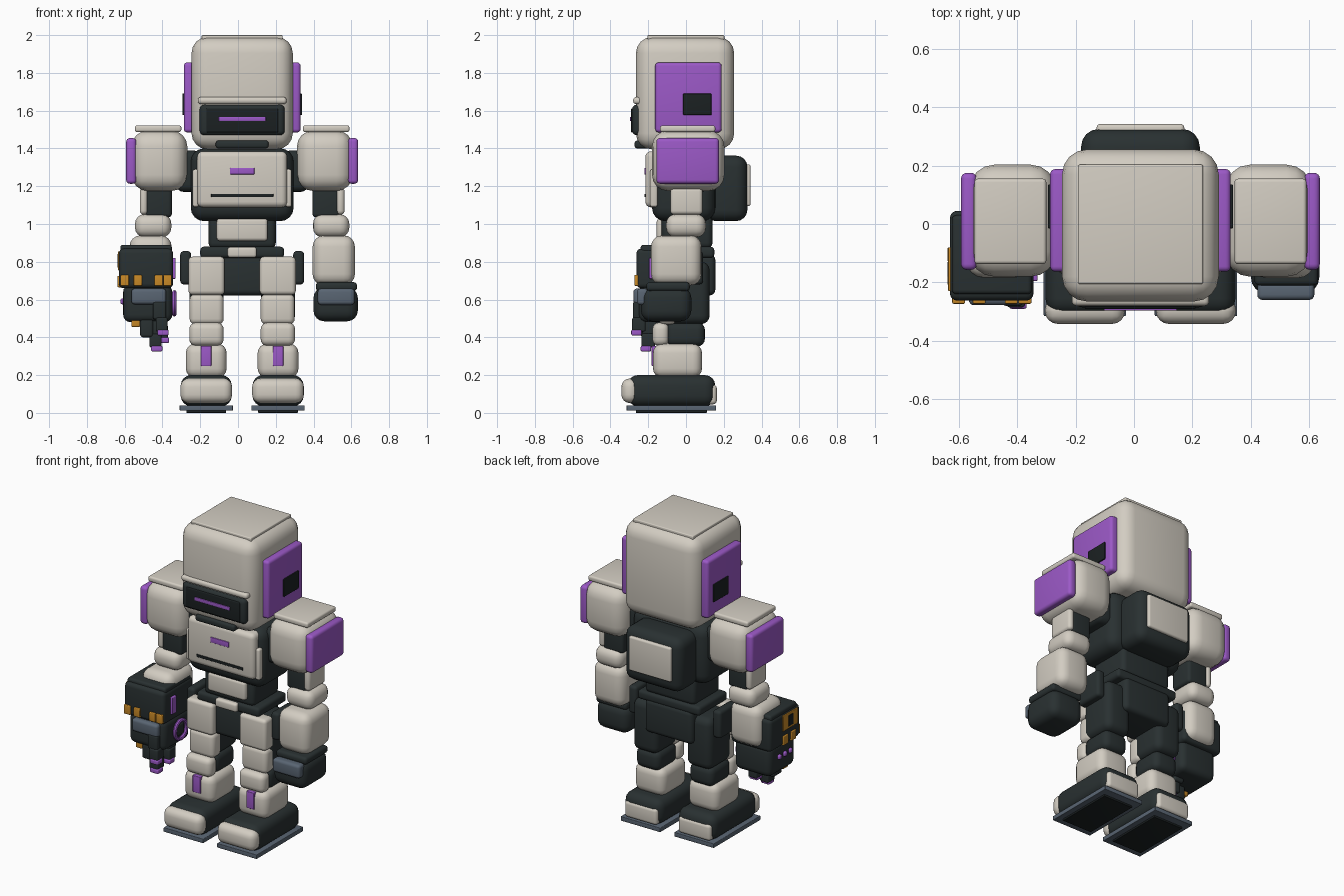
import bpy
import bmesh
from math import radians
from mathutils import Vector

if "Cube" in bpy.data.objects:
    bpy.data.objects.remove(bpy.data.objects["Cube"], do_unlink=True)

BODY_X = .022  # the body axis sits slightly off centre because of the gauntlet


def material(name, *rgb):
    mat = bpy.data.materials.new(name)
    mat.use_nodes = True
    mat.diffuse_color = (*rgb, 1)
    mat.node_tree.nodes["Principled BSDF"].inputs["Base Color"].default_value = (*rgb, 1)
    return mat


ivory = material("warm ivory", .65, .61, .54)
dark = material("dark slate", .022, .03, .031)
black = material("near black", .011, .015, .016)
purple = material("violet", .33, .1, .57)
orange = material("amber", .58, .25, .02)
steel = material("blue steel", .1, .13, .17)


def finish(obj, mat):
    obj.data.materials.append(mat)
    bpy.ops.object.select_all(action='DESELECT')
    obj.select_set(True)
    bpy.context.view_layer.objects.active = obj
    bpy.ops.object.shade_smooth_by_angle(angle=radians(40))


def box(name, mat, x, y, z, r=.01, segments=4):
    """Rounded block spanning the given ranges, measured from the body axis."""
    low, high = Vector((x[0], y[0], z[0])), Vector((x[1], y[1], z[1]))
    size = high - low
    bm = bmesh.new()
    bmesh.ops.create_cube(bm, size=1)
    bmesh.ops.scale(bm, vec=size, verts=bm.verts)
    radius = min(r, min(size) * .48)
    bmesh.ops.bevel(bm, geom=bm.edges[:], offset=radius, segments=segments,
                    profile=.5, affect='EDGES', clamp_overlap=True)
    mesh = bpy.data.meshes.new(name)
    bm.to_mesh(mesh)
    bm.free()
    obj = bpy.data.objects.new(name, mesh)
    obj.location = (low + high) / 2 + Vector((BODY_X, 0, 0))
    bpy.context.collection.objects.link(obj)
    finish(obj, mat)
    return obj


def wide(name, mat, half, y, z, r=.01):
    """Block centred on the body axis."""
    return box(name, mat, (-half, half), y, z, r)


def pair(name, mat, x, y, z, r=.01):
    """Matching blocks on the left (+x) and right side."""
    box("left_" + name, mat, x, y, z, r)
    box("right_" + name, mat, (-x[1], -x[0]), y, z, r)


# Head
wide("head", ivory, .268, y=(-.265, .255), z=(1.395, 1.99), r=.085)
wide("head_top_plate", ivory, .214, y=(-.205, .203), z=(1.975, 2), r=.006)
wide("brow", ivory, .235, y=(-.28, -.22), z=(1.635, 1.672), r=.016)
wide("visor", dark, .225, y=(-.285, -.2), z=(1.47, 1.632), r=.025)
wide("visor_screen", black, .19, y=(-.291, -.25), z=(1.485, 1.612), r=.006)
wide("visor_light", purple, .125, y=(-.296, -.26), z=(1.544, 1.567), r=.004)
wide("mouth_slot", dark, .14, y=(-.272, -.2), z=(1.4, 1.442), r=.015)
wide("neck", dark, .14, y=(-.12, .12), z=(1.34, 1.43), r=.03)
pair("ear_plate", purple, x=(.24, .309), y=(-.163, .188), z=(1.485, 1.855), r=.018)
pair("ear_socket", black, x=(.29, .317), y=(-.015, .135), z=(1.577, 1.69), r=.004)

# Torso
wide("torso", dark, .272, y=(-.18, .155), z=(1.015, 1.4), r=.07)
wide("chest_plate", ivory, .238, y=(-.215, -.1), z=(1.088, 1.385), r=.03)
wide("chest_light", purple, .065, y=(-.221, -.2), z=(1.263, 1.297), r=.004)
wide("chest_slot", black, .165, y=(-.219, -.2), z=(1.142, 1.16), r=.004)
pair("chest_rail", ivory, x=(.23, .262), y=(-.19, -.15), z=(1.09, 1.29), r=.012)
wide("backpack", dark, .203, y=(.1, .325), z=(1.015, 1.362), r=.06)
wide("backpack_plate", ivory, .15, y=(.3, .342), z=(1.095, 1.315), r=.012)

# Waist and pelvis
wide("waist", dark, .178, y=(-.13, .14), z=(.87, 1.05), r=.03)
wide("belly_plate", ivory, .135, y=(-.155, -.1), z=(.91, 1.03), r=.018)
wide("belt", dark, .222, y=(-.14, .15), z=(.82, .88), r=.02)
wide("belt_buckle", ivory, .077, y=(-.16, -.12), z=(.822, .878), r=.015)
wide("pelvis", dark, .17, y=(-.12, .155), z=(.622, .84), r=.03)
pair("hip_pod", dark, x=(.27, .328), y=(-.09, .09), z=(.68, .857), r=.02)

# Shoulders and arms
pair("shoulder_joint", dark, x=(.22, .35), y=(-.11, .12), z=(1.17, 1.39), r=.04)
pair("shoulder", ivory, x=(.29, .585), y=(-.18, .203), z=(1.175, 1.495), r=.085)
pair("shoulder_top_plate", ivory, x=(.322, .568), y=(-.137, .155), z=(1.487, 1.522), r=.012)
pair("shoulder_side_pad", purple, x=(.56, .614), y=(-.157, .175), z=(1.213, 1.455), r=.02)
pair("upper_arm", dark, x=(.372, .515), y=(-.075, .08), z=(1.035, 1.22), r=.02)
pair("upper_arm_plate", ivory, x=(.5, .542), y=(-.083, .088), z=(1.05, 1.192), r=.02)
pair("elbow", ivory, x=(.375, .567), y=(-.105, .105), z=(.93, 1.052), r=.05)
pair("forearm", ivory, x=(.373, .597), y=(-.185, .083), z=(.675, .94), r=.06)

# Left fist
box("left_cuff", dark, x=(.39, .608), y=(-.21, .02), z=(.645, .692), r=.018)
box("left_fist", dark, x=(.378, .612), y=(-.238, .028), z=(.485, .665), r=.055)
box("left_knuckle_plate", steel, x=(.4, .595), y=(-.26, -.2), z=(.572, .658), r=.018)

# Right gauntlet
box("gauntlet", dark, x=(-.652, -.366), y=(-.262, .045), z=(.66, .87), r=.025)
box("gauntlet_lid", dark, x=(-.645, -.372), y=(-.24, .03), z=(.84, .89), r=.015)
box("right_hand", dark, x=(-.63, -.37), y=(-.25, .02), z=(.48, .68), r=.04)
box("right_knuckle_plate", steel, x=(-.587, -.402), y=(-.278, -.2), z=(.575, .658), r=.018)
for centre in (-.622, -.552, -.442, -.395):
    box("gauntlet_front_block", orange, x=(centre - .022, centre + .022),
        y=(-.273, -.24), z=(.672, .73), r=.005)
for centre in (-.105, -.185):
    box("gauntlet_side_block", orange, x=(-.66, -.63),
        y=(centre - .025, centre + .025), z=(.665, .725), r=.005)
box("gauntlet_side_panel", orange, x=(-.658, -.64), y=(-.23, -.08), z=(.755, .855), r=.004)
box("gauntlet_side_vent", black, x=(-.661, -.65), y=(-.18, -.13), z=(.77, .84), r=.003)
for centre in (-.075, -.13, -.185):
    box("hand_side_light", purple, x=(-.645, -.62),
        y=(centre - .015, centre + .015), z=(.575, .605), r=.01)
box("gauntlet_inner_strip", purple, x=(-.37, -.352), y=(-.195, -.15), z=(.71, .82), r=.005)

# Ring on the inner side of the hand
bpy.ops.mesh.primitive_torus_add(major_segments=32, minor_segments=8, major_radius=.058,
                                 minor_radius=.012, rotation=(0, radians(90), 0),
                                 location=(-.337, -.1, .58))
ring = bpy.context.object
ring.name = "hand_ring"
finish(ring, purple)
box("hand_ring_hub", dark, x=(-.39, -.357), y=(-.14, -.06), z=(.54, .62), r=.015)

# Fingers: x, y and the height of the fingertip
for x, y, tip in ((-.427, -.25, .41), (-.46, -.2, .325), (-.425, -.13, .37)):
    box("finger_base", dark, x=(x - .045, x + .025), y=(y - .03, y + .05),
        z=(tip + .085, tip + .18), r=.012)
    box("finger_end", dark, x=(x - .03, x + .032), y=(y - .035, y + .035),
        z=(tip + .02, tip + .095), r=.01)
    box("fingertip", purple, x=(x - .022, x + .038), y=(y - .04, y + .015),
        z=(tip, tip + .03), r=.008)
box("knuckle_link", dark, x=(-.54, -.47), y=(-.24, -.15), z=(.4, .5), r=.015)
box("thumb_light", orange, x=(-.587, -.54), y=(-.235, -.18), z=(.455, .51), r=.008)

# Legs
pair("thigh", dark, x=(.1, .28), y=(-.11, .125), z=(.47, .8), r=.045)
pair("thigh_plate", ivory, x=(.093, .284), y=(-.16, -.07), z=(.625, .827), r=.022)
pair("lower_thigh_plate", ivory, x=(.098, .278), y=(-.145, -.05), z=(.468, .63), r=.03)
pair("knee", dark, x=(.105, .275), y=(-.105, .1), z=(.352, .48), r=.04)
pair("knee_cap", ivory, x=(.098, .28), y=(-.178, -.09), z=(.355, .478), r=.035)
pair("shin", ivory, x=(.082, .298), y=(-.175, .085), z=(.185, .367), r=.05)
pair("shin_light", purple, x=(.163, .218), y=(-.182, -.15), z=(.248, .355), r=.004)

# Feet
pair("foot", dark, x=(.055, .325), y=(-.31, .155), z=(.035, .2), r=.055)
pair("toe_cap", ivory, x=(.053, .327), y=(-.342, -.25), z=(.052, .182), r=.045)
pair("heel_cap", ivory, x=(.075, .305), y=(.11, .163), z=(.045, .15), r=.02)
pair("sole", steel, x=(.049, .331), y=(-.315, .16), z=(.012, .04), r=.004)
pair("sole_tread", black, x=(.085, .295), y=(-.265, .11), z=(0, .02), r=.003)
